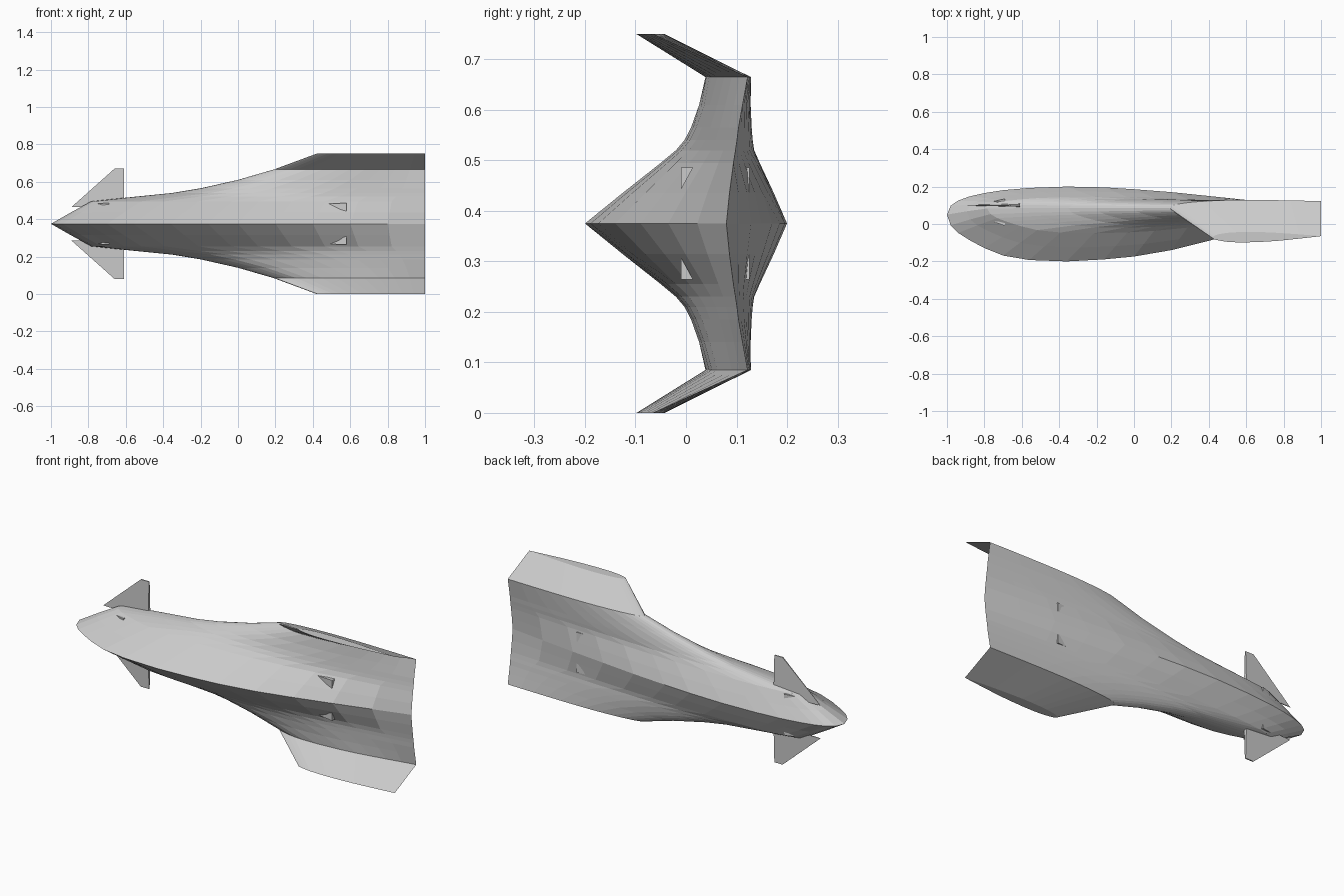
import bpy, bmesh

if "Cube" in bpy.data.objects:
    bpy.data.objects.remove(bpy.data.objects["Cube"])

MID = 0.375  # height of the mirror plane

# chord fraction, back bulge, front bulge
FOIL = [(0, 0, 0), (.01, .34, .22), (.03, .53, .38), (.06, .68, .53), (.1, .8, .7),
        (.15, .9, .86), (.22, .97, .96), (.32, 1, 1), (.42, .95, .97), (.5, .86, .92),
        (.6, .73, .8), (.7, .56, .62), (.8, .39, .42), (.9, .2, .21), (1, 0, 0)]

# height above mid, leading x, leading y, trailing y, back max y, front min y
STATIONS = [(0, -1, .05, .08, .2, -.2),
            (.06, -.895, .068, .086, .174, -.126),
            (.12, -.785, .083, .094, .146, -.05),
            (.145, -.55, .085, .098, .135, -.02),
            (.165, -.35, .085, .101, .132, -.003),
            (.19, -.2, .085, .104, .13, .01),
            (.235, 0, .085, .112, .127, .026),
            (.29, .19, .085, .122, .126, .04),
            (.375, .42, -.075, -.065, -.042, -.098)]


def make_object(name, bm):
    bmesh.ops.recalc_face_normals(bm, faces=bm.faces)
    mesh = bpy.data.meshes.new(name)
    bm.to_mesh(mesh)
    bm.free()
    obj = bpy.data.objects.new(name, mesh)
    bpy.context.collection.objects.link(obj)
    return obj


def section(side, station):
    h, lx, ly, ty, top, low = station
    def point(t, y_max, bulge):
        chord = ly + (ty - ly) * t
        middle = ly + (ty - ly) * .32
        return (lx + (1 - lx) * t, chord + (y_max - middle) * bulge, MID + side * h)
    back = [point(t, top, b) for t, b, f in FOIL]
    front = [point(t, low, f) for t, b, f in FOIL]
    return back + front[-2:0:-1]


# Hull, blended wings and bent tips as one loft
bm = bmesh.new()
sections = [section(-1, s) for s in STATIONS[:0:-1]] + [section(1, s) for s in STATIONS]
rings = [[bm.verts.new(p) for p in sec] for sec in sections]
for a, b in zip(rings, rings[1:]):
    for i in range(len(a)):
        j = (i + 1) % len(a)
        bm.faces.new((a[i], a[j], b[j], b[i]))
bm.faces.new(rings[0])
bm.faces.new(rings[-1])
make_object("hull", bm)


# Nose fins: thin swept plates tapering to their tips
def nose_fin(name, side):
    bm = bmesh.new()
    outline = [(-.89, .09, .001), (-.66, .295, .003), (-.61, .295, .003), (-.61, .09, .01)]
    left = [bm.verts.new((x, .1 - w, MID + side * h)) for x, h, w in outline]
    right = [bm.verts.new((x, .1 + w, MID + side * h)) for x, h, w in outline]
    bm.faces.new(left)
    bm.faces.new(right)
    for i in range(4):
        j = (i + 1) % 4
        bm.faces.new((left[i], left[j], right[j], right[i]))
    make_object(name, bm)


# Thruster pods: wedges with a triangular rear opening
def thruster(name, side, x0, x1, y, dy, z_in, z_out):
    bm = bmesh.new()
    rear = [bm.verts.new((x1, yy, MID + side * h))
            for yy, h in ((y, z_out), (y + dy, z_out), (y, z_in))]
    tip = bm.verts.new((x0, y + dy * .7, MID + side * (z_out - .004)))
    bm.faces.new(rear)
    for i in range(3):
        bm.faces.new((rear[i], rear[(i + 1) % 3], tip))
    make_object(name, bm)


for side, label in ((1, "upper"), (-1, "lower")):
    nose_fin(label + "_nose_fin", side)
    thruster(label + "_front_main_thruster", side, .45, .58, -.01, .024, .067, .111)
    thruster(label + "_back_main_thruster", side, .42, .58, .126, -.02, .06, .111)
    thruster(label + "_front_nose_thruster", side, -.75, -.69, -.01, .03, .09, .112)
    thruster(label + "_back_nose_thruster", side, -.75, -.69, .135, -.02, .09, .114)
